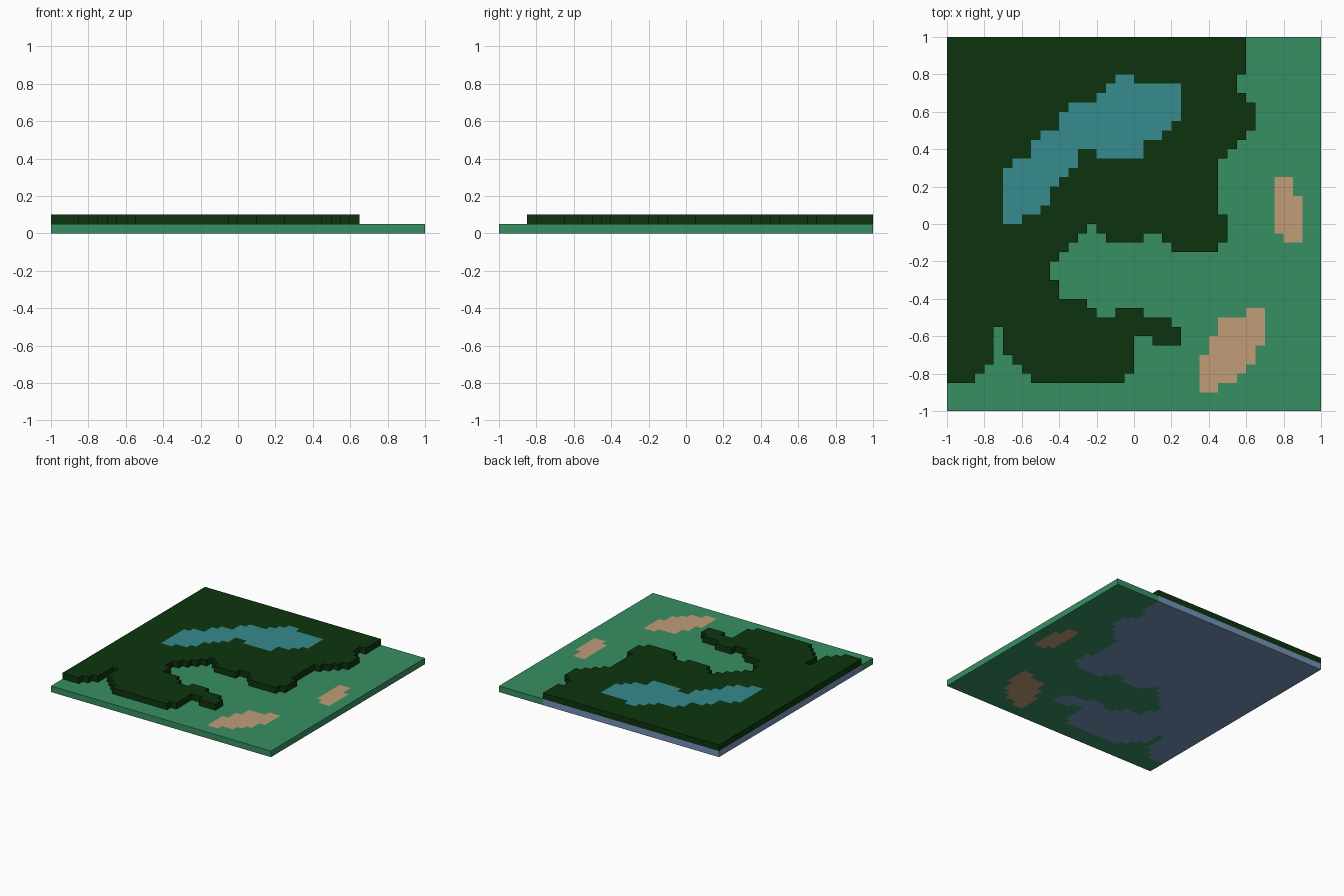
import bpy
import bmesh

cube = bpy.data.objects.get("Cube")
if cube:
    bpy.data.objects.remove(cube, do_unlink=True)

CELL = 0.05   # the terrain is a 40 x 40 grid of square cells
HALF = 20


def linear(c):
    c /= 255
    return c / 12.92 if c <= 0.04045 else ((c + 0.055) / 1.055) ** 2.4


def material(name, *rgb):
    colour = [linear(c) for c in rgb] + [1.0]
    mat = bpy.data.materials.new(name)
    mat.diffuse_color = colour
    mat.use_nodes = True
    bsdf = mat.node_tree.nodes["Principled BSDF"]
    bsdf.inputs["Base Color"].default_value = colour
    bsdf.inputs["Roughness"].default_value = 0.9
    return mat


def area(rects):
    """Cells covered by rectangles given as (y_top, y_bottom, x_left, x_right)."""
    return {(x, y) for top, low, left, right in rects
            for y in range(low, top) for x in range(left, right)}


def slab(name, cells, z_top, mat):
    """One solid layer, a cell thick, with the outline of the given cells."""
    bm = bmesh.new()
    for x, y in sorted(cells):
        corners = [(x, y), (x + 1, y), (x + 1, y + 1), (x, y + 1)]
        bm.faces.new([bm.verts.new((u * CELL, v * CELL, z_top)) for u, v in corners])
    bmesh.ops.remove_doubles(bm, verts=bm.verts, dist=0.001)
    mesh = bpy.data.meshes.new(name)
    bm.to_mesh(mesh)
    bm.free()
    mesh.materials.append(mat)
    obj = bpy.data.objects.new(name, mesh)
    bpy.context.collection.objects.link(obj)
    solid = obj.modifiers.new("Thickness", "SOLIDIFY")
    solid.thickness = CELL
    solid.offset = -1
    return obj


# Forest plateau: (y_top, x_right) steps running from the left edge, north to south
steps = [(20, 12), (16, 11), (14, 12), (13, 13), (10, 12), (9, 11), (8, 10),
         (7, 9), (1, 10), (0, -5), (-1, -6), (-2, -7), (-3, -8), (-4, -9),
         (-6, -8), (-8, -5), (-9, -4), (-10, 4), (-11, 5), (-12, 0),
         (-16, -1), (-17, 0)]
plateau = area([(a[0], b[0], -HALF, a[1]) for a, b in zip(steps, steps[1:])])
# Headlands beyond the bay
plateau |= area([(0, -1, -4, 10), (-1, -2, -3, 1), (-1, -2, 3, 10),
                 (-2, -3, 4, 9), (-9, -10, -2, 1), (-12, -13, 2, 5)])
# Notch in the southern edge
plateau -= area([(-11, -17, -15, -14), (-14, -17, -14, -13), (-15, -17, -13, -12),
                 (-16, -17, -12, -11), (-15, -17, -16, -15), (-16, -17, -17, -16)])

# Lake in the plateau
lake = area([(16, 15, -2, 0), (15, 14, -3, 5), (14, 13, -4, 5), (13, 12, -7, 5),
             (12, 11, -8, 5), (11, 10, -8, 4), (10, 9, -10, 3), (9, 8, -11, 1),
             (8, 7, -11, -6), (8, 7, -4, 1), (7, 6, -13, -6), (6, 5, -14, -7),
             (5, 4, -14, -8), (4, 2, -14, -9), (2, 1, -14, -10), (1, 0, -14, -12)])

# Sand patches in the meadow
sand_east = area([(5, 3, 15, 17), (3, -1, 15, 18), (-1, -2, 16, 18)])
sand_south = area([(-9, -10, 12, 14), (-10, -12, 9, 14), (-12, -13, 8, 14),
                   (-13, -14, 8, 13), (-14, -15, 7, 13), (-15, -16, 7, 12),
                   (-16, -17, 7, 11), (-17, -18, 7, 9)])

meadow = area([(HALF, -HALF, -HALF, HALF)]) - plateau - sand_east - sand_south

green = material("meadow green", 55, 143, 99)
forest = material("forest green", 13, 52, 14)
water = material("lake teal", 54, 139, 142)
sand = material("sand", 193, 157, 119)
stone = material("blue grey stone", 118, 146, 184)

# Lower layer
slab("meadow", meadow, CELL, green)
slab("bedrock", plateau, CELL, stone)
slab("sand_patch_east", sand_east, CELL, sand)
slab("sand_patch_south", sand_south, CELL, sand)
# Upper layer
slab("forest_plateau", plateau - lake, 2 * CELL, forest)
slab("lake", lake, 2 * CELL, water)
